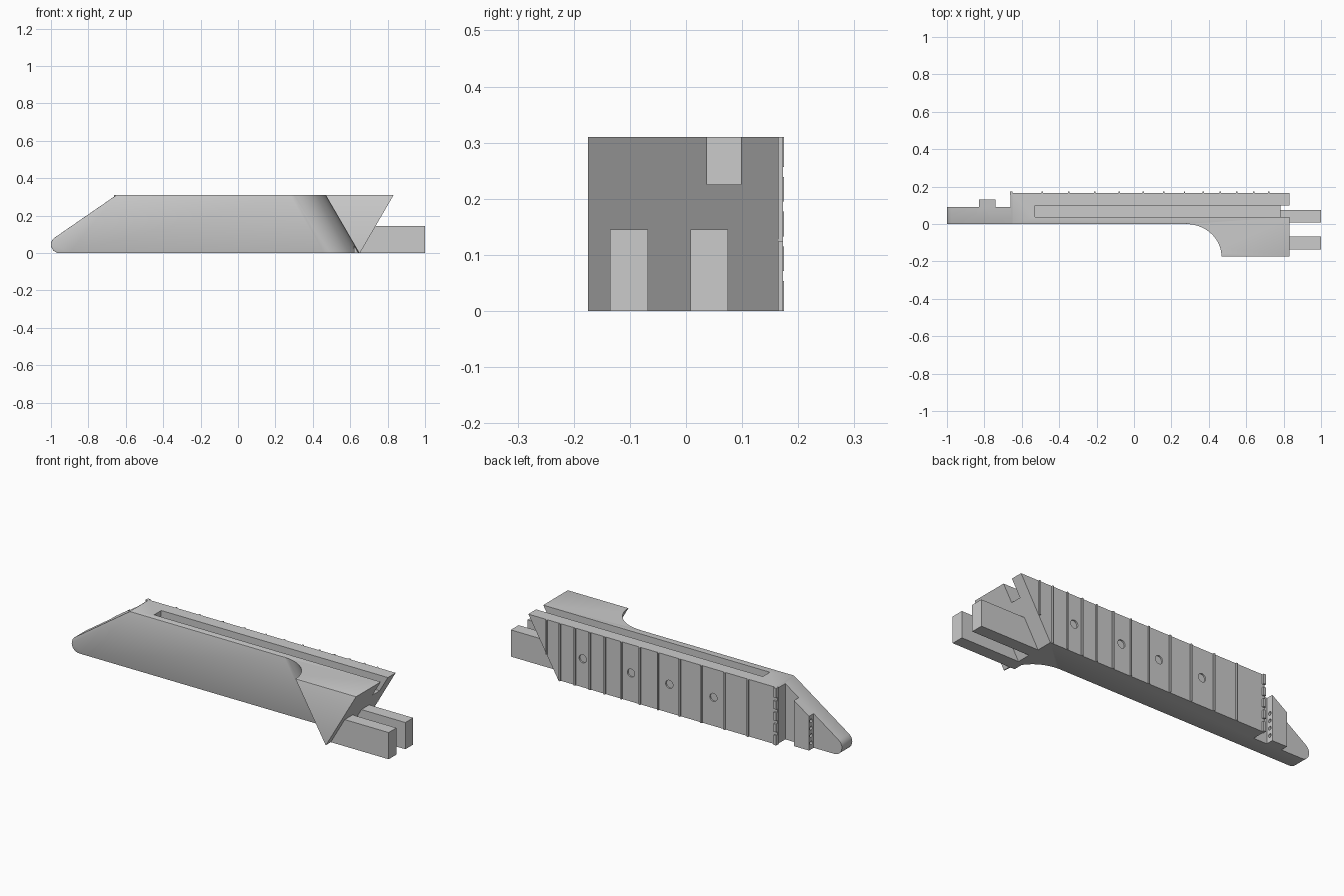
import bpy, bmesh, math
from mathutils import Vector

cube = bpy.data.objects.get("Cube")
if cube:
    bpy.data.objects.remove(cube, do_unlink=True)

grey = bpy.data.materials.new("plain_grey")
grey.use_nodes = True
grey.diffuse_color = (0.6, 0.6, 0.6, 1)
grey.node_tree.nodes["Principled BSDF"].inputs["Base Color"].default_value = (0.6, 0.6, 0.6, 1)

H = 0.31       # body height
FRONT = -0.175 # front of the heel
BACK = 0.165   # playing face


def loft(name, start, end):
    """Solid between two matching rings of 3D points."""
    bm = bmesh.new()
    a = [bm.verts.new(p) for p in start]
    b = [bm.verts.new(p) for p in end]
    bm.faces.new(a)
    bm.faces.new(b)
    n = len(a)
    for i in range(n):
        j = (i + 1) % n
        bm.faces.new((a[i], a[j], b[j], b[i]))
    bmesh.ops.recalc_face_normals(bm, faces=bm.faces)
    mesh = bpy.data.meshes.new(name)
    bm.to_mesh(mesh)
    bm.free()
    mesh.materials.append(grey)
    obj = bpy.data.objects.new(name, mesh)
    bpy.context.collection.objects.link(obj)
    return obj


def box(name, x, y, z):
    ring = [(x[0], y[0]), (x[1], y[0]), (x[1], y[1]), (x[0], y[1])]
    return loft(name, [(*p, z[0]) for p in ring], [(*p, z[1]) for p in ring])


def rod(name, start, axis, length, radius, sides=20):
    """Cylinder along x or y."""
    ring = []
    for i in range(sides):
        t = math.tau * i / sides
        u, v = radius * math.cos(t), radius * math.sin(t)
        offset = Vector((0, u, v)) if axis == "x" else Vector((u, 0, v))
        ring.append(Vector(start) + offset)
    step = Vector((length, 0, 0)) if axis == "x" else Vector((0, length, 0))
    return loft(name, ring, [p + step for p in ring])


def cut(obj, tool, operation="DIFFERENCE"):
    mod = obj.modifiers.new("cut", "BOOLEAN")
    mod.operation, mod.object, mod.solver = operation, tool, "EXACT"
    bpy.ops.object.select_all(action="DESELECT")
    bpy.context.view_layer.objects.active = obj
    obj.select_set(True)
    bpy.ops.object.modifier_apply(modifier=mod.name)
    bpy.data.objects.remove(tool, do_unlink=True)


# Plan outline at one height: the heel narrows downwards to a point
def outline(z):
    lean = 0.18 * z / H
    heel, end = 0.648 - lean, 0.652 + lean
    pts = [(-1, 0)]
    for i in range(17):
        t = math.pi / 2 * (1 - i / 16)
        pts.append((heel - 0.19 + 0.19 * math.cos(t), FRONT - FRONT * math.sin(t)))
    pts += [(end, FRONT), (end, BACK), (-0.66, BACK), (-0.66, 0.09), (-0.74, 0.09),
            (-0.74, 0.13), (-0.83, 0.13), (-0.83, 0.09), (-1, 0.09)]
    return [(x, y, z) for x, y in pts]


neck = loft("neck_body", outline(0), outline(H))

# Side profile: rounded tip and sloping head
slope = math.atan2(0.22, 0.34)
profile = [(1.2, -0.1), (1.2, 0.5), (-0.355, 0.5), (-0.65, H)]
for i in range(11):
    t = math.pi / 2 + slope + (math.pi - slope) * i / 10
    profile.append((-0.955 + 0.045 * math.cos(t), 0.045 + 0.045 * math.sin(t)))
profile += [(-0.9, 0), (-0.9, -0.1)]
cut(neck, loft("side_profile", [(x, -0.3, z) for x, z in profile],
               [(x, 0.3, z) for x, z in profile]), "INTERSECT")

# Soften the rim of the long front face and the heel's upper edge
bm = bmesh.new()
bm.from_mesh(neck.data)
bm.normal_update()
rim = []
for e in bm.edges:
    on_front = all(abs(v.co.y) < 1e-3 for v in e.verts)
    on_heel = all(abs(v.co.y - FRONT) < 1e-3 and v.co.z > H - 1e-3 for v in e.verts)
    if (on_front or on_heel) and len(e.link_faces) == 2 and e.calc_face_angle() > 0.6:
        rim.append(e)
bmesh.ops.bevel(bm, geom=rim, offset=0.007, segments=2, profile=0.5, affect="EDGES", clamp_overlap=True)
bm.to_mesh(neck.data)
bm.free()

# Rod channel, marker recesses and string holes
cut(neck, box("channel_cutter", (-0.53, 1.1), (0.037, 0.098), (0.225, 0.4)))
for x in (-0.28, -0.015, 0.215, 0.505):
    cut(neck, rod("marker_cutter", (x, BACK - 0.008, H / 2), "y", 0.05, 0.022))
for i in range(4):
    cut(neck, rod("string_hole_cutter", (-0.86, 0.112, 0.035 + 0.04 * i), "x", 0.16, 0.01, 12))

bpy.ops.object.select_all(action="DESELECT")
neck.select_set(True)
bpy.context.view_layer.objects.active = neck
bpy.ops.object.shade_smooth_by_angle(angle=math.radians(25))

# Frets, the shortest ones trimmed by the slanted end
for i, x in enumerate((-0.49, -0.35, -0.21, -0.08, 0.05, 0.16, 0.27, 0.37, 0.46, 0.55, 0.64, 0.72)):
    low = max(0, (x + 0.004 - 0.652) / 0.18 * H)
    box(f"fret_{i + 1}", (x - 0.004, x + 0.004), (BACK - 0.005, 0.173), (low, H))

# Nut with four string notches
nut = box("nut", (-0.664, -0.649), (BACK - 0.01, 0.175), (0, H))
for i in range(4):
    z = H * (i + 1) / 5
    cut(nut, box("notch_cutter", (-0.7, -0.6), (BACK, 0.2), (z - 0.009, z + 0.009)))

# Two tenons at the heel end
for name, y in (("front_tenon", (-0.135, -0.068)), ("back_tenon", (0.008, 0.075))):
    box(name, (0.62, 1), y, (0, 0.145))
